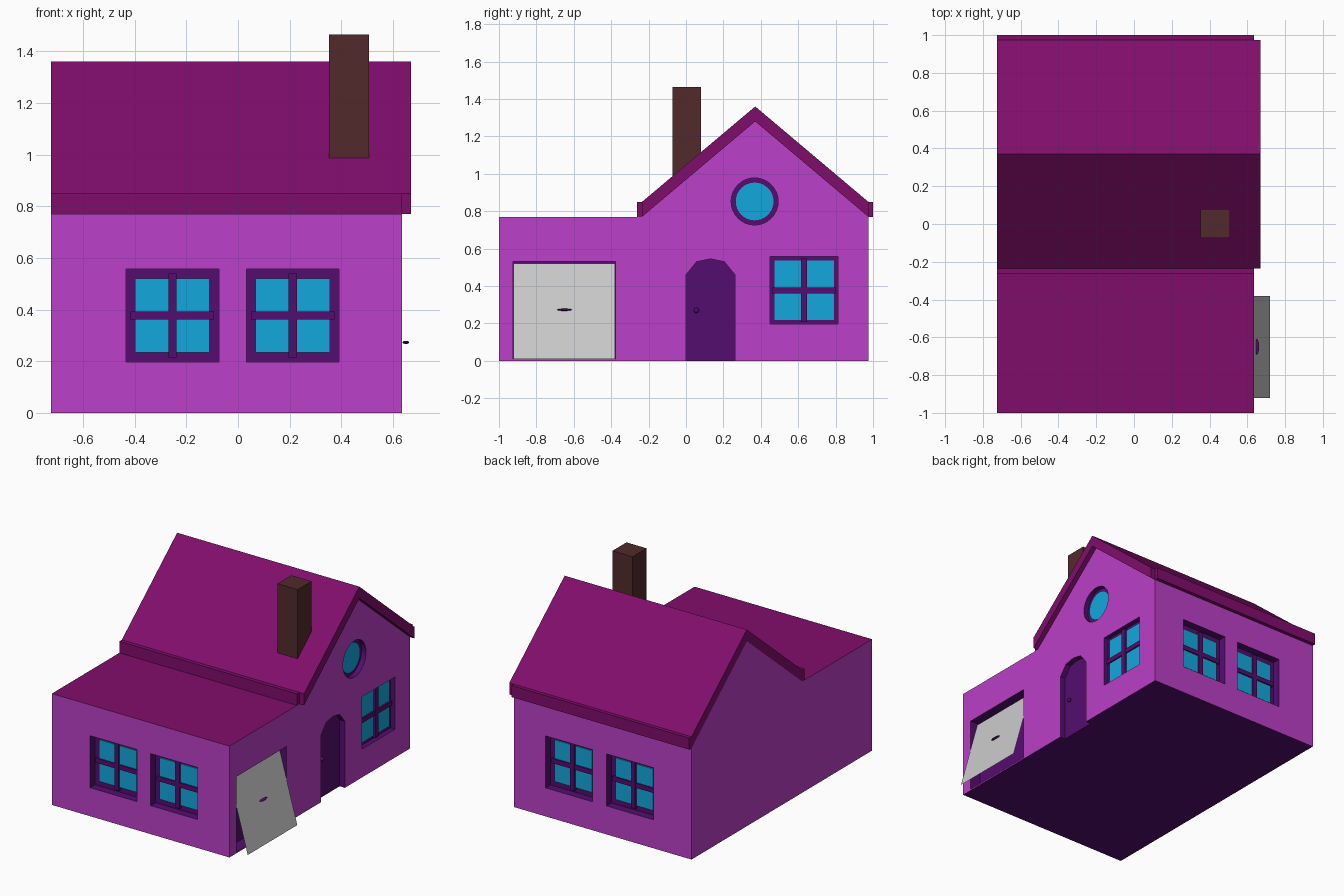
import bpy, bmesh, math
from mathutils import Matrix

if "Cube" in bpy.data.objects:
    bpy.data.objects.remove(bpy.data.objects["Cube"])


def material(name, rgb):
    m = bpy.data.materials.new(name)
    m.diffuse_color = (*rgb, 1)
    m.use_nodes = True
    m.node_tree.nodes["Principled BSDF"].inputs["Base Color"].default_value = m.diffuse_color
    return m


WALL = material("wall_magenta", (0.5, 0.05, 0.58))
ROOF = material("roof_plum", (0.216, 0.004, 0.147))
TRIM = material("trim_purple", (0.09, 0.004, 0.16))
GLASS = material("glass_blue", (0.006, 0.39, 0.72))
BRICK = material("chimney_brown", (0.085, 0.023, 0.025))


def finish(name, bm, *mats):
    bmesh.ops.recalc_face_normals(bm, faces=bm.faces[:])
    me = bpy.data.meshes.new(name)
    bm.to_mesh(me)
    bm.free()
    for m in mats:
        me.materials.append(m)
    ob = bpy.data.objects.new(name, me)
    bpy.context.collection.objects.link(ob)
    return ob


def add_box(bm, lo, hi, mat=Matrix()):
    size = [b - a for a, b in zip(lo, hi)]
    mid = [(a + b) / 2 for a, b in zip(lo, hi)]
    bmesh.ops.create_cube(bm, size=1, matrix=mat @ Matrix.Translation(mid) @ Matrix.Diagonal((*size, 1)))


def add_prism(bm, profile, x0, x1):
    """Extrude a (y, z) outline along x."""
    a = [bm.verts.new((x0, y, z)) for y, z in profile]
    b = [bm.verts.new((x1, y, z)) for y, z in profile]
    bm.faces.new(a)
    bm.faces.new(b[::-1])
    for i in range(len(a)):
        j = (i + 1) % len(a)
        bm.faces.new((a[i], a[j], b[j], b[i]))


def ellipsoid(name, centre, radii, mat):
    bm = bmesh.new()
    bmesh.ops.create_uvsphere(bm, u_segments=12, v_segments=8, radius=1,
                              matrix=Matrix.Translation(centre) @ Matrix.Diagonal((*radii, 1)))
    finish(name, bm, mat)


X0, X1, Y0, Y1 = -0.725, 0.635, -1.0, 0.975
GABLE, EAVE, PEAK, RIDGE = -0.235, 0.77, 1.28, 0.37
cut = bmesh.new()  # every recess is collected here


def window(name, x, y, z, turn, half, border, depth):
    """Recessed four-pane window; local -y points out of the wall."""
    m = Matrix.Translation((x, y, z)) @ Matrix.Rotation(turn, 4, 'Z')
    add_box(cut, (-half, -0.05, -half), (half, depth, half), m)
    g, bar = half - border, 0.016
    bm = bmesh.new()
    add_box(bm, (-g, depth - 0.008, -g), (g, depth + 0.005, g), m)
    finish(name + "_glass", bm, GLASS)
    bm = bmesh.new()
    r = half - border / 2
    add_box(bm, (-bar, depth - 0.022, -r), (bar, depth + 0.004, r), m)
    add_box(bm, (-r, depth - 0.018, -bar), (r, depth + 0.004, bar), m)
    finish(name + "_bars", bm, TRIM)


# windows: two at the front, two at the back, one on the gable side
for side, y, turn in (("front", Y0, 0), ("back", Y1, math.pi)):
    for label, x in (("left", -0.254), ("right", 0.212)):
        window(f"{side}_{label}_window", x, y, 0.377, turn, 0.18, 0.036, 0.055)
window("side_window", X1, 0.631, 0.377, math.pi / 2, 0.181, 0.022, 0.035)

# round attic window
turn = Matrix.Rotation(math.pi / 2, 4, 'Y')


def add_disc(bm, r, xa, xb):
    bmesh.ops.create_cone(bm, cap_ends=True, segments=32, radius1=r, radius2=r, depth=xb - xa,
                          matrix=Matrix.Translation(((xa + xb) / 2, RIDGE - 0.003, 0.852)) @ turn)


add_disc(cut, 0.126, X1 - 0.035, X1 + 0.05)
bm = bmesh.new()
add_disc(bm, 0.101, X1 - 0.04, X1 - 0.027)
finish("round_window_glass", bm, GLASS)

# arched doorway and garage opening recesses
add_prism(cut, [(0, -0.05), (0.262, -0.05), (0.262, 0.46), (0.205, 0.53),
                (0.131, 0.545), (0.057, 0.53), (0, 0.46)], X1 - 0.04, X1 + 0.05)
add_box(cut, (X1 - 0.08, -0.925, 0.01), (X1 + 0.05, -0.378, 0.53))

# house body, plum flat roof over the garage wing and dark underside
bm = bmesh.new()
add_prism(bm, [(Y0, 0), (Y1, 0), (Y1, EAVE), (RIDGE, PEAK), (GABLE, EAVE), (Y0, EAVE)], X0, X1)
bm.normal_update()
for f in bm.faces:
    c = f.calc_center_median()
    if c.z < 0.001:
        f.material_index = 2
    elif abs(c.z - EAVE) < 0.001:
        f.material_index = 1
body = finish("house_body", bm, WALL, ROOF, TRIM)

cutter = finish("recess_cutter", cut, TRIM)
cutter.hide_render = True
mod = body.modifiers.new("recesses", 'BOOLEAN')
mod.object, mod.operation, mod.solver = cutter, 'DIFFERENCE', 'EXACT'
mod.material_mode = 'TRANSFER'
bpy.context.view_layer.objects.active = body
bpy.ops.object.modifier_apply(modifier=mod.name)
bpy.data.objects.remove(cutter)

# pitched roof with eave boards
T = 0.08
bm = bmesh.new()
add_prism(bm, [(GABLE, EAVE), (RIDGE, PEAK), (Y1, EAVE),
               (Y1, EAVE + T), (RIDGE, PEAK + T), (GABLE, EAVE + T)], X0, X1 + 0.035)
finish("pitched_roof", bm, ROOF)
for name, ya, yb in (("front_eave", GABLE - 0.027, GABLE), ("back_eave", Y1, 1.0)):
    bm = bmesh.new()
    add_box(bm, (X0, ya, EAVE), (X1, yb, EAVE + T))
    finish(name, bm, ROOF)

# chimney
bm = bmesh.new()
add_box(bm, (0.353, -0.073, 0.96), (0.507, 0.08, 1.465))
finish("chimney", bm, BRICK)

# half-open garage door: one tilted sheet
bm = bmesh.new()
bm.faces.new([bm.verts.new(p) for p in ((0.72, -0.922, 0.01), (0.72, -0.38, 0.01),
                                        (0.578, -0.38, 0.52), (0.578, -0.922, 0.52))])
finish("garage_door", bm)

# handles
ellipsoid("garage_handle", (0.65, -0.65, 0.273), (0.013, 0.04, 0.006), TRIM)
ellipsoid("door_knob", (X1 - 0.03, 0.055, 0.27), (0.014, 0.014, 0.014), TRIM)
